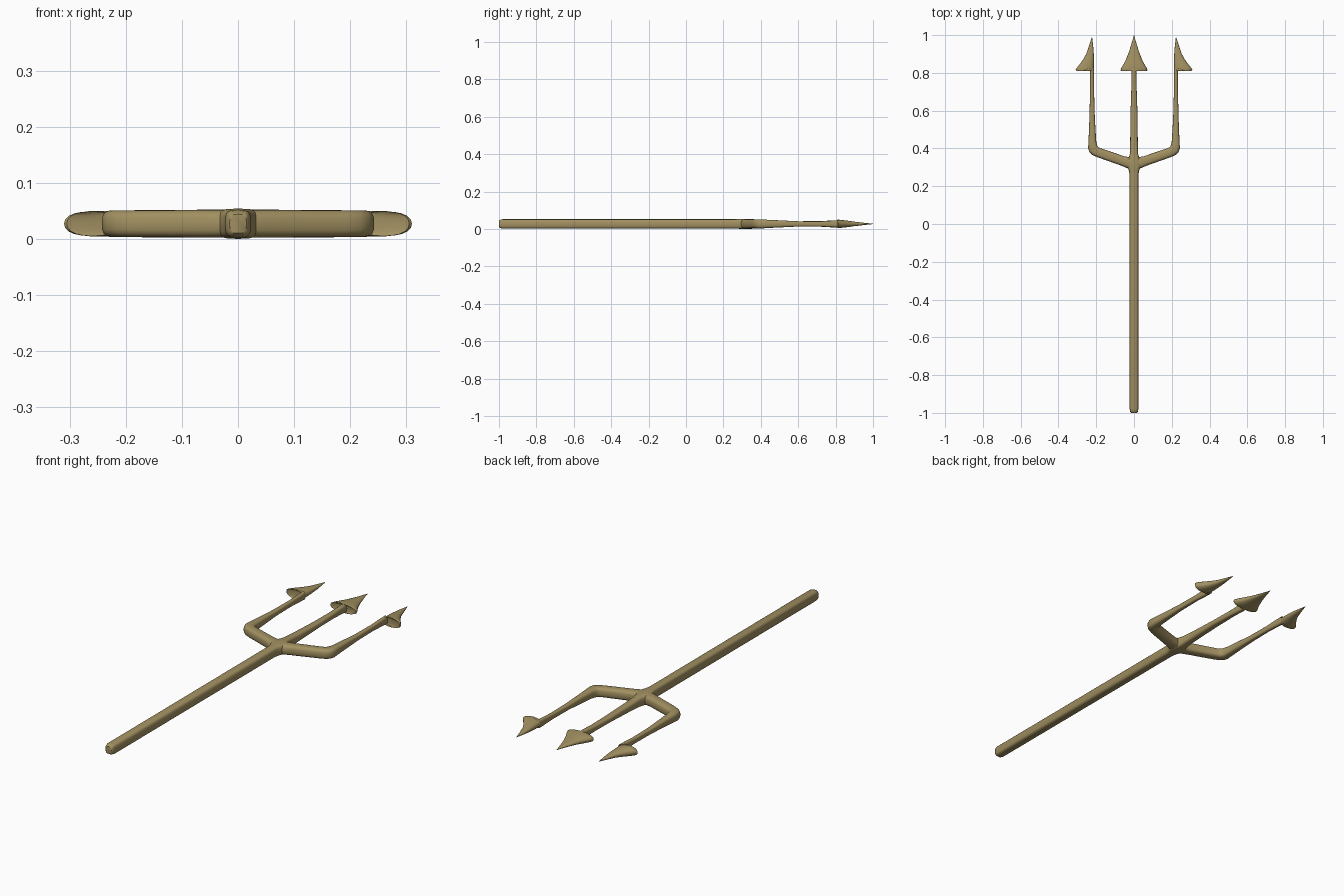
import bpy, bmesh
from math import cos, sin, pi, radians, copysign

ZC = 0.027      # mid height of the flat-lying fork
SIDES = 20


def loft(name, stations, mat, mirror=False):
    """Skin rounded-square rings: (x, y, half width, half thickness, turn in degrees, squareness)."""
    bm = bmesh.new()
    rings = []
    for x, y, w, t, turn, power in stations:
        ring = []
        for i in range(SIDES):
            a = 2 * pi * i / SIDES
            u = w * copysign(abs(cos(a)) ** (2 / power), cos(a))
            v = t * copysign(abs(sin(a)) ** (2 / power), sin(a))
            ring.append(bm.verts.new((x + u * cos(radians(turn)),
                                      y + u * sin(radians(turn)), ZC + v)))
        rings.append(ring)
    for r0, r1 in zip(rings, rings[1:]):
        for i in range(SIDES):
            j = (i + 1) % SIDES
            bm.faces.new((r0[i], r0[j], r1[j], r1[i]))
    bm.faces.new(rings[0][::-1])
    bm.faces.new(rings[-1])
    bmesh.ops.recalc_face_normals(bm, faces=bm.faces[:])
    me = bpy.data.meshes.new(name)
    bm.to_mesh(me)
    bm.free()
    me.materials.append(mat)
    ob = bpy.data.objects.new(name, me)
    bpy.context.collection.objects.link(ob)
    if mirror:
        ob.modifiers.new("Mirror", 'MIRROR').use_clip = False
    bpy.ops.object.select_all(action='DESELECT')
    ob.select_set(True)
    bpy.context.view_layer.objects.active = ob
    bpy.ops.object.shade_smooth_by_angle(angle=radians(45))
    return ob


brass = bpy.data.materials.new("brass")
brass.diffuse_color = (0.36, 0.28, 0.12, 1)

# Shaft, hub flare, middle prong and its symmetric barbed head
middle = [
    (-1.0, 0.015, 0.017, 3), (-0.994, 0.020, 0.022, 3.5), (-0.98, 0.023, 0.025, 3.5),
    (0.26, 0.023, 0.025, 3.5), (0.285, 0.028, 0.026, 3.5), (0.305, 0.037, 0.027, 3.5),
    (0.335, 0.038, 0.027, 3.5), (0.352, 0.027, 0.026, 3.5), (0.375, 0.021, 0.024, 3.5),
    (0.45, 0.020, 0.020, 3), (0.60, 0.018, 0.014, 3), (0.72, 0.014, 0.015, 3),
    (0.79, 0.0125, 0.019, 3), (0.822, 0.0125, 0.020, 3),
    (0.818, 0.040, 0.022, 2.6), (0.811, 0.062, 0.021, 2.4), (0.811, 0.069, 0.020, 2.3),
    (0.816, 0.0715, 0.021, 2.3), (0.83, 0.065, 0.021, 2.3), (0.85, 0.053, 0.019, 2.3),
    (0.873, 0.042, 0.016, 2.3), (0.90, 0.031, 0.012, 2.2), (0.92, 0.024, 0.010, 2.2),
    (0.95, 0.015, 0.006, 2), (0.98, 0.006, 0.003, 2), (1.0, 0.0008, 0.0008, 2),
]
loft("shaft_and_middle_prong", [(0, y, w, t, 0, p) for y, w, t, p in middle], brass)

# Side arm, bend and upright, turning as it goes
arm = [
    (0.0, 0.318, 0.032, 0.025, -72, 3), (0.03, 0.325, 0.030, 0.025, -72, 3),
    (0.06, 0.334, 0.026, 0.025, -72, 3), (0.185, 0.377, 0.025, 0.024, -70, 3),
    (0.204, 0.386, 0.026, 0.024, -55, 3), (0.214, 0.396, 0.027, 0.024, -38, 3),
    (0.219, 0.410, 0.025, 0.024, -18, 3), (0.2205, 0.435, 0.021, 0.022, 0, 3),
    (0.221, 0.50, 0.017, 0.019, 0, 3), (0.222, 0.60, 0.013, 0.014, 0, 3),
    (0.222, 0.72, 0.0105, 0.014, 0, 3), (0.222, 0.79, 0.0105, 0.018, 0, 3),
    (0.222, 0.824, 0.0105, 0.019, 0, 3),
]
# One-sided barbed head: y, inner edge, outer edge, half thickness
head = [
    (0.819, 0.212, 0.265, 0.023), (0.812, 0.212, 0.297, 0.023),
    (0.811, 0.212, 0.305, 0.022), (0.816, 0.212, 0.310, 0.022),
    (0.83, 0.212, 0.300, 0.021), (0.85, 0.212, 0.284, 0.019),
    (0.873, 0.212, 0.268, 0.016), (0.90, 0.213, 0.253, 0.012),
    (0.92, 0.214, 0.246, 0.010), (0.95, 0.217, 0.236, 0.006),
    (0.975, 0.220, 0.228, 0.003), (0.99, 0.2215, 0.223, 0.0008),
]
arm += [((a + b) / 2, y, (b - a) / 2, t, 0, 2.3) for y, a, b, t in head]
loft("side_prongs", arm, brass, mirror=True)
